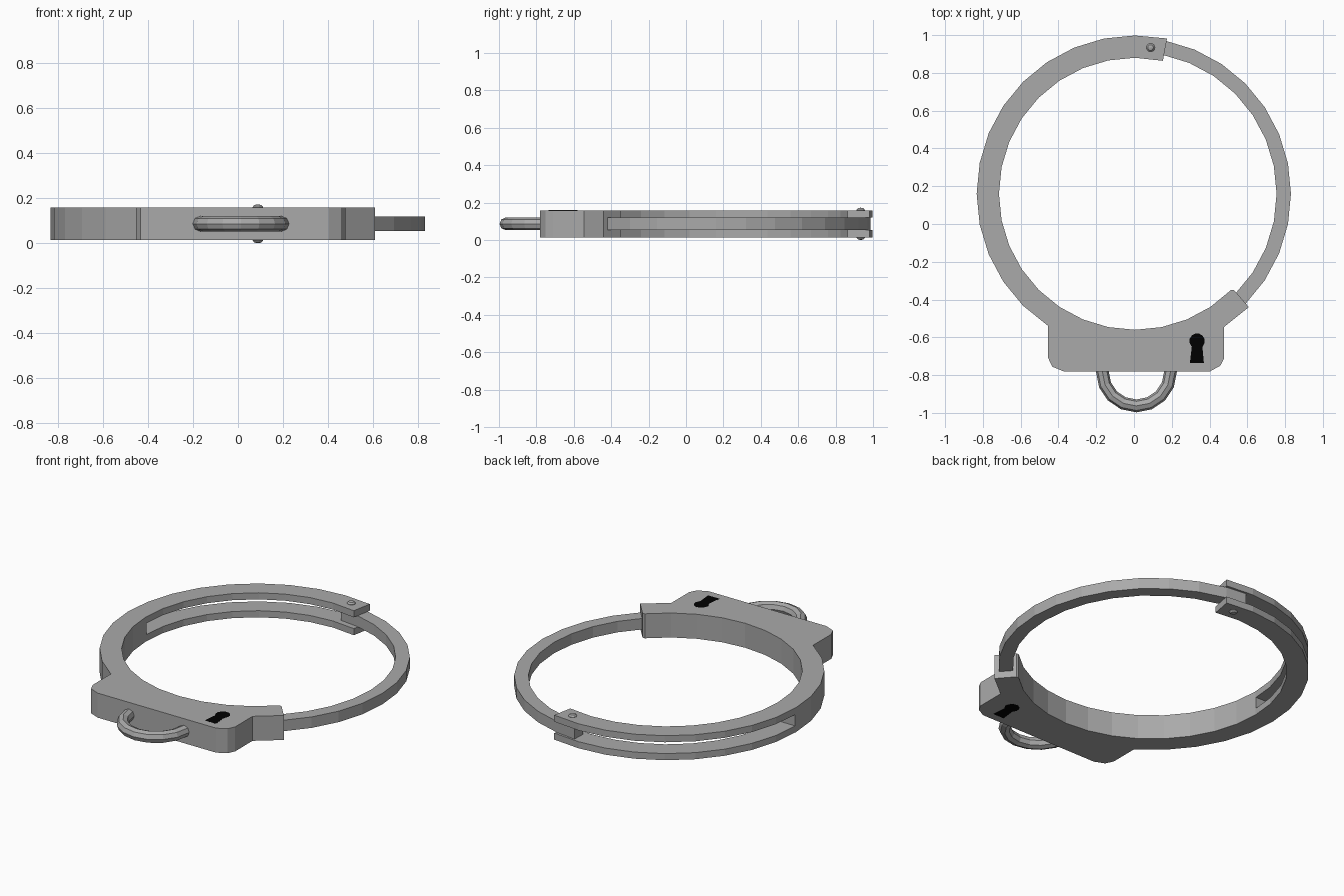
import bpy, bmesh
from math import sin, cos, radians

if "Cube" in bpy.data.objects:
    bpy.data.objects.remove(bpy.data.objects["Cube"])

CY = 0.16                      # ring centre
SHIFT = 0.005                  # sideways centring of the whole model
Z0, Z1 = 0.014, 0.159          # body height
A0, A1 = 0.053, 0.12           # arm and slot height
STEP = 11.25                   # 32-sided ring


def material(name, v):
    m = bpy.data.materials.new(name)
    m.diffuse_color = (v, v, v, 1)
    m.use_nodes = True
    m.node_tree.nodes["Principled BSDF"].inputs["Base Color"].default_value = m.diffuse_color
    return m


steel = material("dark_steel", 0.4)
black = material("black", 0.0)


def arc(r, a, b, cx=0.0, cy=CY, step=STEP):
    n = max(1, round(abs(b - a) / step))
    angles = [radians(a + (b - a) * i / n) for i in range(n + 1)]
    return [(cx + r * cos(t), cy + r * sin(t)) for t in angles]


def finish(name, bm, mat=steel):
    bmesh.ops.recalc_face_normals(bm, faces=bm.faces)
    bmesh.ops.translate(bm, verts=bm.verts, vec=(SHIFT, 0, 0))
    me = bpy.data.meshes.new(name)
    bm.to_mesh(me)
    bm.free()
    me.materials.append(mat)
    ob = bpy.data.objects.new(name, me)
    bpy.context.collection.objects.link(ob)
    return ob


def prism(name, pts, z0, z1, mat=steel):
    bm = bmesh.new()
    face = bm.faces.new([bm.verts.new((x, y, z0)) for x, y in pts])
    ext = bmesh.ops.extrude_face_region(bm, geom=[face], use_keep_orig=True)
    top = [v for v in ext["geom"] if isinstance(v, bmesh.types.BMVert)]
    bmesh.ops.translate(bm, verts=top, vec=(0, 0, z1 - z0))
    return finish(name, bm, mat)


# Fixed half of the band with the lock housing
outline = [(0.148, 0.864)] + arc(0.72, 78.75, 315)[1:] + [
    (0.525, -0.35), (0.603, -0.44), (0.472, -0.545), (0.472, -0.71),
    (0.452, -0.75), (0.398, -0.78), (-0.378, -0.78), (-0.438, -0.755),
    (-0.459, -0.71), (-0.459, -0.54)] + arc(0.838, 225, 90) + [(0.17, 0.982)]
body = prism("lock_band", outline, Z0, Z1)

# Slot that the swinging arm passes through
cutter = prism("slot_cutter", arc(0.65, 179.5, 60) + arc(0.92, 60, 179.5), A0, A1)
cutter.hide_render = True
mod = body.modifiers.new("slot", "BOOLEAN")
mod.operation = "DIFFERENCE"
mod.solver = "EXACT"
mod.object = cutter
bpy.context.view_layer.objects.active = body
bpy.ops.object.modifier_apply(modifier=mod.name)
bpy.data.objects.remove(cutter)

# Swinging arm, reaching slightly into the housing
arm_angles = [87.5] + [78.75 - STEP * i for i in range(11)] + [-45]
arm_in = [(0.75 * cos(radians(a)), CY + 0.75 * sin(radians(a))) for a in arm_angles]
arm_out = [(0.826 * cos(radians(a)), CY + 0.826 * sin(radians(a))) for a in arm_angles]
prism("swing_arm", arm_in + arm_out[::-1], A0 + 0.001, A1 - 0.001)

# Hinge pin with domed heads: lathe profile
PX, PY = 0.083, 0.934
profile = [(0, 0.0), (0.015, 0.003), (0.023, 0.012), (0.023, 0.161), (0.015, 0.17), (0, 0.173)]
bm = bmesh.new()
vs = [bm.verts.new((PX + r, PY, z)) for r, z in profile]
es = [bm.edges.new(p) for p in zip(vs, vs[1:])]
bmesh.ops.spin(bm, geom=vs + es, cent=(PX, PY, 0), axis=(0, 0, 1),
               angle=radians(360), steps=10)
bmesh.ops.remove_doubles(bm, verts=bm.verts, dist=1e-4)
finish("hinge_pin", bm)

# Half-round pull loop on the housing front: (centre, outward direction)
path = [(0.008 + 0.18 * x, -0.783 + 0.18 * y, x, y) for x, y in arc(1, 180, 360, 0, 0, 22.5)]
path = [(-0.172, -0.76, -1, 0)] + path + [(0.188, -0.76, 1, 0)]
bm = bmesh.new()
rings = [[bm.verts.new((x + 0.034 * cos(t) * dx, y + 0.034 * cos(t) * dy, 0.0865 + 0.034 * sin(t)))
          for t in [radians(45 * k) for k in range(8)]] for x, y, dx, dy in path]
for a, b in zip(rings, rings[1:]):
    for k in range(8):
        j = (k + 1) % 8
        bm.faces.new((a[k], a[j], b[j], b[k]))
bm.faces.new(rings[0])
bm.faces.new(rings[-1])
finish("pull_loop", bm)

# Black keyhole, visible on both faces
key = [(0.291, -0.735), (0.365, -0.735), (0.357, -0.65)] + \
    arc(0.041, -40, 220, 0.329, -0.62, 30) + [(0.301, -0.65)]
prism("keyhole", key, Z0 - 0.0004, Z1 + 0.0004, black)
